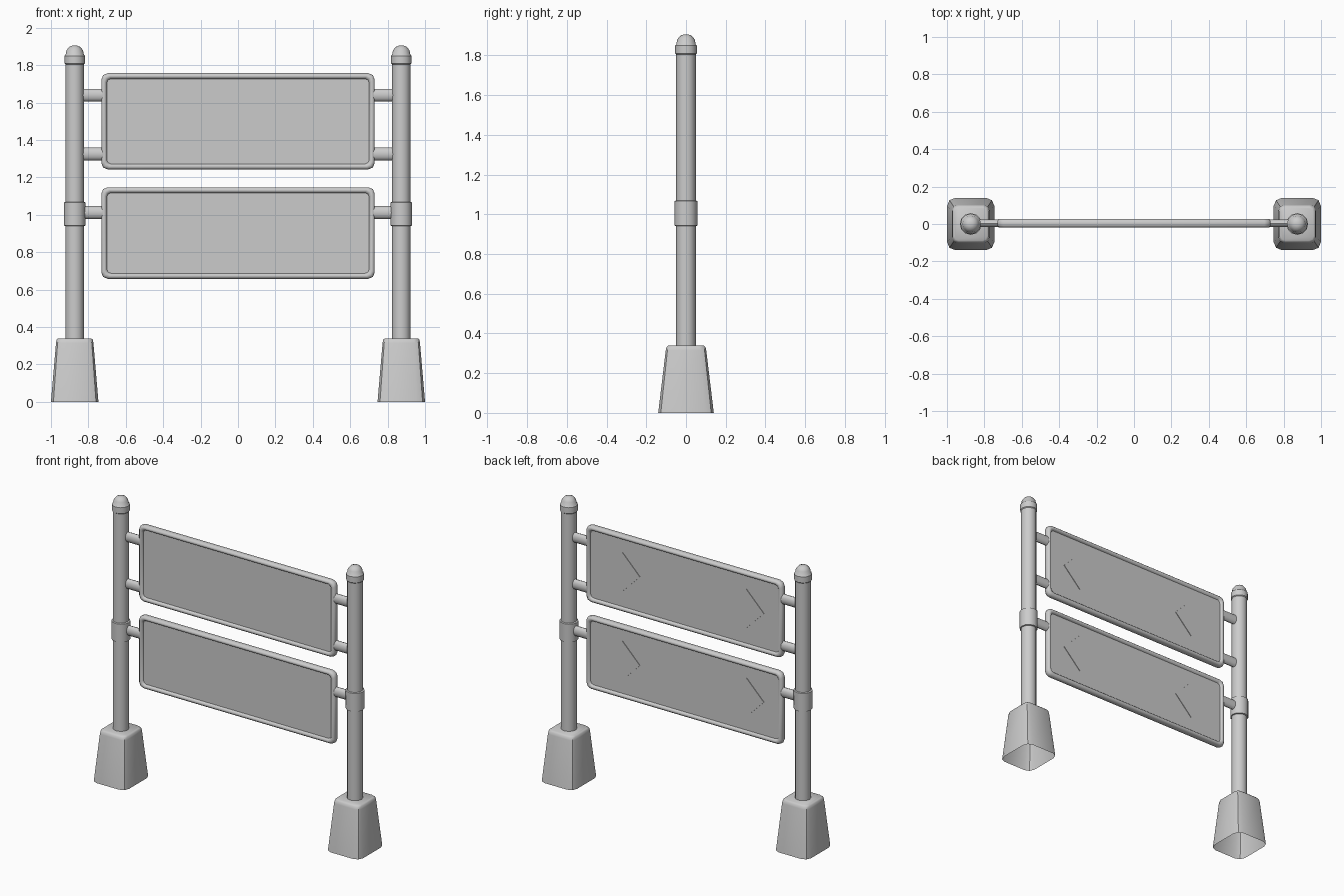
import bpy, bmesh, math
from mathutils import Vector

if "Cube" in bpy.data.objects:
    bpy.data.objects.remove(bpy.data.objects["Cube"])

POST_X = 0.873
PANEL_Y = 0.004


def loft(name, loops, cap_start=True, cap_end=True, angle=40):
    """Skin a list of equal-length point loops into one mesh object."""
    bm = bmesh.new()
    rings = [[bm.verts.new(p) for p in loop] for loop in loops]
    n = len(rings[0])
    for a, b in zip(rings, rings[1:]):
        for i in range(n):
            j = (i + 1) % n
            bm.faces.new((a[i], a[j], b[j], b[i]))
    if cap_start:
        bm.faces.new(rings[0])
    if cap_end:
        bm.faces.new(rings[-1])
    bmesh.ops.recalc_face_normals(bm, faces=bm.faces)
    mesh = bpy.data.meshes.new(name)
    bm.to_mesh(mesh)
    bm.free()
    obj = bpy.data.objects.new(name, mesh)
    bpy.context.collection.objects.link(obj)
    bpy.ops.object.select_all(action='DESELECT')
    obj.select_set(True)
    bpy.context.view_layer.objects.active = obj
    bpy.ops.object.shade_smooth_by_angle(angle=math.radians(angle))
    return obj


def rounded_rect(hx, hy, r, seg=2):
    """2D outline of a rectangle with rounded corners."""
    pts = []
    for k, (sx, sy) in enumerate(((1, 1), (-1, 1), (-1, -1), (1, -1))):
        for i in range(seg + 1):
            a = math.pi / 2 * (k + i / seg)
            pts.append((sx * (hx - r) + r * math.cos(a),
                        sy * (hy - r) + r * math.sin(a)))
    return pts


def circle(r, n=12, ry=None):
    ry = r if ry is None else ry
    return [(r * math.cos(2 * math.pi * i / n), ry * math.sin(2 * math.pi * i / n))
            for i in range(n)]


def lathe(name, x, profile, **kw):
    return loft(name, [[(x + u, v, z) for u, v in circle(r)] for r, z in profile], **kw)


for side, s in (("left", -1), ("right", 1)):
    x = s * POST_X

    # Tapered foot, open underneath
    foot = [(0.127, 0.14, 0.045, 0.0), (0.100, 0.102, 0.03, 0.315),
            (0.097, 0.098, 0.03, 0.332), (0.088, 0.089, 0.025, 0.34)]
    loft(side + "_foot",
         [[(x + u, v, z) for u, v in rounded_rect(hx, hy, r)] for hx, hy, r, z in foot],
         cap_start=False)

    # Post, domed cap and clamp collar
    lathe(side + "_post", x, [(0.05, 0.33), (0.05, 1.815)])
    lathe(side + "_post_cap", x,
          [(0.048, 1.803), (0.055, 1.81), (0.055, 1.85), (0.049, 1.856),
           (0.044, 1.88), (0.030, 1.898), (0.012, 1.905)])
    lathe(side + "_clamp", x,
          [(0.049, 0.94), (0.058, 0.943), (0.058, 1.066), (0.049, 1.07)])

    # Oval connector stubs between post and panels
    for label, z in (("upper", 1.64), ("middle", 1.325), ("lower", 1.012)):
        loft(f"{side}_{label}_connector",
             [[(s * xx, PANEL_Y + u, z + v) for u, v in circle(0.021, 12, 0.034)]
              for xx in (0.715, 0.84)])

# Sign panels: rounded frame around a recessed sheet, plus back plates
frame_profile = [(0.030, -0.008), (0.026, -0.018), (0.019, -0.023), (0.009, -0.023),
                 (0.0, -0.012), (0.0, 0.012), (0.009, 0.023), (0.019, 0.023),
                 (0.026, 0.018), (0.030, 0.008)]
for label, z0, z1 in (("upper", 1.243, 1.757), ("lower", 0.658, 1.147)):
    zc, hz = (z0 + z1) / 2, (z1 - z0) / 2

    def outline(inset, y):
        return [(u, PANEL_Y + y, zc + v)
                for u, v in rounded_rect(0.731 - inset, hz - inset, 0.034 - inset * 0.4)]

    loft(label + "_frame", [outline(i, y) for i, y in frame_profile],
         cap_start=False, cap_end=False, angle=50)
    loft(label + "_panel", [outline(0.029, -0.009), outline(0.029, 0.009)])

    # Diamond mounting plates on the back
    for side, s in (("left", -1), ("right", 1)):
        loft(f"{label}_{side}_back_plate",
             [[(s * 0.462 + u, PANEL_Y + y, zc + 0.008 + v) for u, v in circle(0.13, 4)]
              for y in (0.0, 0.013)])
